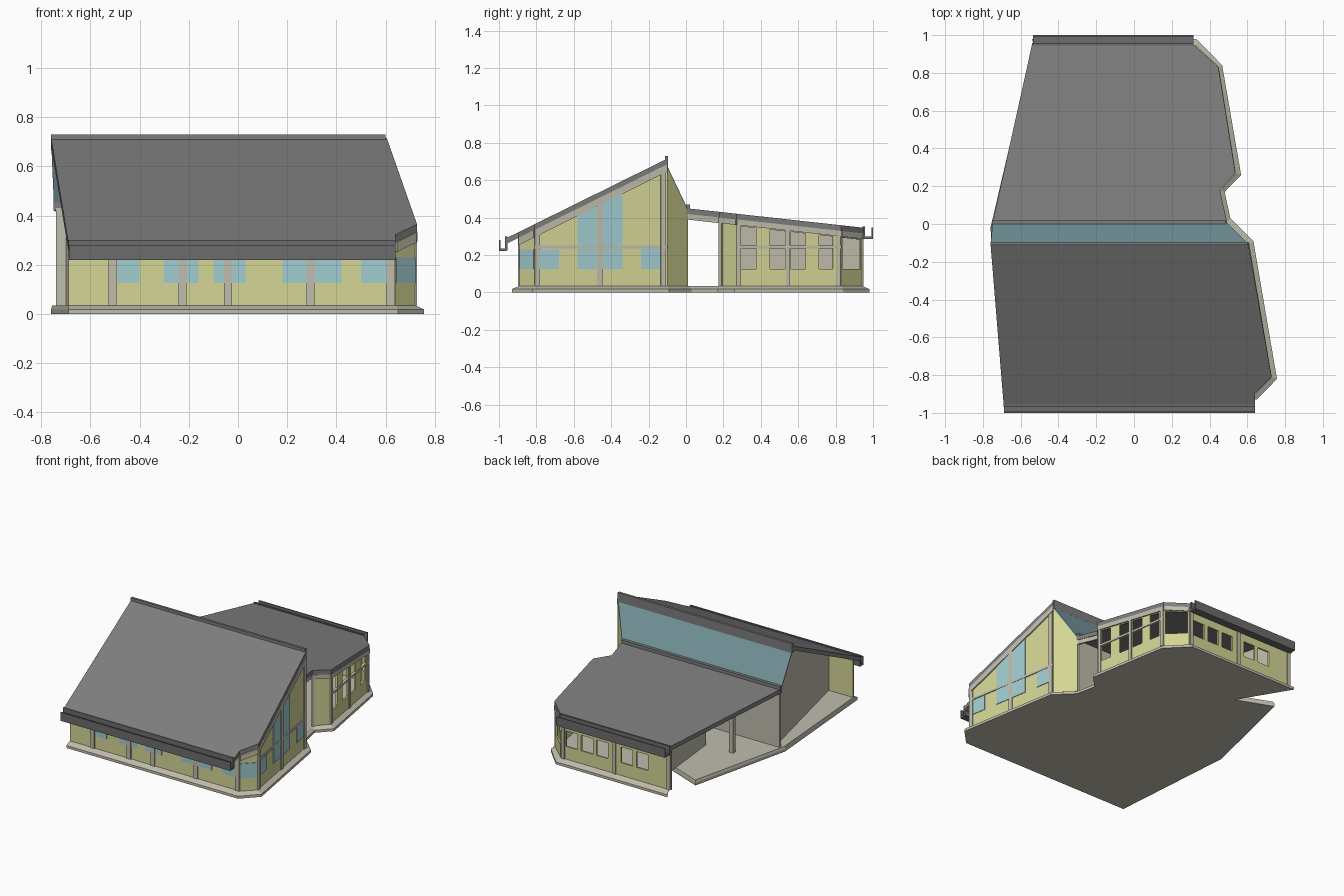
import bpy, bmesh
from mathutils import Vector

cube = bpy.data.objects.get("Cube")
if cube:
    bpy.data.objects.remove(cube, do_unlink=True)


def material(name, r, g, b):
    m = bpy.data.materials.new(name)
    m.use_nodes = True
    m.diffuse_color = (r, g, b, 1)
    m.node_tree.nodes["Principled BSDF"].inputs["Base Color"].default_value = (r, g, b, 1)
    return m


YELLOW = material("yellow wall", 0.66, 0.67, 0.30)
BEIGE = material("beige trim", 0.53, 0.51, 0.42)
ROOF = material("roof grey", 0.21, 0.21, 0.21)
DARK = material("gutter grey", 0.15, 0.15, 0.15)
GLASS = material("blue glass", 0.36, 0.61, 0.64)
TEAL = material("teal glass", 0.19, 0.33, 0.35)


def finish(name, bm, mat):
    mesh = bpy.data.meshes.new(name)
    bm.to_mesh(mesh)
    bm.free()
    mesh.materials.append(mat)
    obj = bpy.data.objects.new(name, mesh)
    bpy.context.collection.objects.link(obj)
    return obj


def height(z, y):
    return z(y) if callable(z) else z


def slab(name, pts, z0, z1, mat, top_pts=None):
    """Prism over a plan outline; heights may be functions of y."""
    bm = bmesh.new()
    low = [bm.verts.new((x, y, height(z0, y))) for x, y in pts]
    top = [bm.verts.new((x, y, height(z1, y))) for x, y in top_pts or pts]
    bm.faces.new(top)
    bm.faces.new(low[::-1])
    for i in range(len(pts)):
        j = (i + 1) % len(pts)
        bm.faces.new((low[i], low[j], top[j], top[i]))
    bmesh.ops.recalc_face_normals(bm, faces=bm.faces)
    return finish(name, bm, mat)


def bar(name, x0, x1, y0, y1, z0, z1, mat):
    return slab(name, [(x0, y0), (x1, y0), (x1, y1), (x0, y1)], z0, z1, mat)


def main_axis(edge):
    """0 if the edge runs mostly along x, else 1."""
    (px, py), (qx, qy) = edge
    return 0 if abs(qx - px) > abs(qy - py) + 1e-4 else 1


def along(edge, v):
    """Point on a plan edge at coordinate v of its main axis."""
    a = main_axis(edge)
    t = (v - edge[0][a]) / (edge[1][a] - edge[0][a])
    return Vector(edge[0]).lerp(Vector(edge[1]), t)


def plate(name, edge, v0, v1, z0, z1, out, mat):
    """Thin panel lying on the outside of a wall edge."""
    d = (Vector(edge[1]) - Vector(edge[0])).normalized()
    n = Vector((d.y, -d.x))
    a, b = along(edge, v0), along(edge, v1)
    return slab(name, [a - n * .002, b - n * .002, b + n * out, a + n * out], z0, z1, mat)


def wall(name, edge, top, mat=YELLOW, holes=(), rows=(), open_rows=()):
    """Wall sheet cut into cells; cells inside holes are left open."""
    p, q = edge
    a = main_axis(edge)
    cols = sorted({p[a], q[a], *[v for h in holes for v in h]}, reverse=q[a] < p[a])
    zs = [FLOOR, *rows, top]
    bm = bmesh.new()
    for v0, v1 in zip(cols, cols[1:]):
        in_hole = any(min(h) < (v0 + v1) / 2 < max(h) for h in holes)
        c, d = along(edge, v0), along(edge, v1)
        for r in range(len(zs) - 1):
            if in_hole and r in open_rows:
                continue
            bm.faces.new([bm.verts.new((w.x, w.y, height(z, w.y)))
                          for w, z in ((c, zs[r]), (d, zs[r]), (d, zs[r + 1]), (c, zs[r + 1]))])
    bmesh.ops.remove_doubles(bm, verts=bm.verts, dist=1e-4)
    obj = finish(name, bm, mat)
    mod = obj.modifiers.new("thickness", "SOLIDIFY")
    mod.thickness, mod.offset = 0.012, -1
    return obj


# Roof heights
FLOOR = 0.035
def front_top(y): return 0.29 + 0.494 * (y + 0.96)
def front_under(y): return front_top(y) - 0.03
def back_top(y): return 0.45 - 0.11 * y
def back_under(y): return back_top(y) - 0.03
def slope_top(y): return 0.675 - 2.1 * (y + 0.1)
def tall_head(y): return front_top(y) - 0.068

# Plan edges, counter-clockwise
front = ((-0.69, -0.89), (0.64, -0.89))
front_corner = ((0.64, -0.89), (0.72, -0.81))
side = ((0.72, -0.81), (0.60, -0.10))
recess = ((0.60, -0.10), (0.49, 0.01))
entry = ((0.45, 0.18), (0.53, 0.27))
back_side = ((0.53, 0.27), (0.44, 0.83))
back_corner = ((0.44, 0.83), (0.32, 0.94))
back = ((0.32, 0.94), (-0.54, 0.94))

# Floor slab with a sloping rim and a notch at the open back corner
outer = [(-.69, -.93), (.65, -.93), (.757, -.82), (.632, -.09), (.51, .03), (.48, .17),
         (.567, .26), (.467, .84), (.33, .98), (-.54, .98), (-.33, .63),
         (-.585, .73), (-.76, -.02)]
inner = [(-.69, -.89), (.64, -.89), (.72, -.81), (.60, -.10), (.49, .01), (.45, .18),
         (.53, .27), (.44, .83), (.32, .94), (-.53, .94), (-.33, .628),
         (-.58, .725), (-.755, -.02)]
slab("base", outer, 0, 0.018, BEIGE)
slab("base_rim", outer, 0.018, FLOOR, BEIGE, inner)

# Front wing walls
wall("front_wall", front, front_under)
wall("front_corner_wall", front_corner, front_under)
wall("side_wall", side, front_under)
wall("recess_wall", recess, lambda y: slope_top(y) - 0.01)
wall("dividing_wall", ((-0.74, 0.0), (0.48, 0.0)), 0.43, BEIGE)
wall("party_wall", ((-0.68, -0.10), (-0.50, -0.88)), front_under, BEIGE)
wall("party_wall_end", ((-0.70, 0.0), (-0.68, -0.10)), lambda y: slope_top(y) - 0.01, BEIGE)

# Back wing walls with open windows in two rows
rows = (0.125, 0.235, 0.25, lambda y: back_under(y) - 0.035)
wall("entry_wall", entry, back_under)
wall("back_side_wall", back_side, back_under, YELLOW,
     [(.29, .375), (.45, .53), (.56, .64), (.71, .785)], rows, (1, 3))
wall("back_corner_wall", back_corner, back_under, YELLOW, [(.434, .328)], rows, (1, 2, 3))
wall("back_wall", back, back_under, YELLOW,
     [(.28, .19), (.16, .07), (.04, -.05), (-.15, -.24), (-.27, -.36)], rows[:2], (1,))
wall("inner_wall", ((-0.40, 0.93), (-0.33, 0.25)), back_under, BEIGE)
bar("inner_column", -.545, -.515, .225, .255, FLOOR, back_under, BEIGE)

# Glazing of the front wing
for v0, v1 in [(-.49, -.40), (-.30, -.24), (-.21, -.16), (-.10, -.055), (-.025, .03),
               (.18, .28), (.31, .42), (.50, .61)]:
    plate("front_window", front, v0, v1, 0.125, 0.235, 0.004, GLASS)
plate("corner_window", front_corner, -.888, -.812, 0.125, 0.23, 0.004, GLASS)
for v0, v1, head in [(-.78, -.68, .23), (-.58, -.48, tall_head),
                     (-.45, -.34, tall_head), (-.24, -.14, .235)]:
    plate("side_window", side, v0, v1, 0.125, head, 0.004, GLASS)

# Posts
for v in (-.51, -.225, -.04, .295, .62):
    plate("front_post", front, v - .016, v + .016, FLOOR, front_under, 0.008, BEIGE)
for v in (-.795, -.462, -.122):
    plate("side_post", side, v - .014, v + .014, FLOOR, front_under, 0.008, BEIGE)
for v in (.283, .545, .815):
    plate("back_side_post", back_side, v - .011, v + .011, FLOOR, back_under, 0.008, BEIGE)
for v in (.30, -.10, -.525):
    plate("back_post", back, v + .012, v - .012, FLOOR, back_under, 0.008, BEIGE)
plate("entry_post", entry, .18, .195, FLOOR, back_under, 0.008, BEIGE)

# Horizontal rails and the sloping trim under the roof edges
for edge in (side, back_side):
    plate("rail", edge, edge[0][1], edge[1][1], 0.235, 0.25, 0.006, BEIGE)
for edge, under, deep in ((front_corner, front_under, .04), (side, front_under, .04),
                          (entry, back_under, .03), (back_side, back_under, .03),
                          (back_corner, back_under, .03)):
    a = main_axis(edge)
    plate("roof_trim", edge, edge[0][a], edge[1][a],
          lambda y: under(y) - deep, under, 0.009, BEIGE)
slab("entry_beam", [(.49, .01), (.45, .18), (.44, .18), (.48, .01)],
     lambda y: back_under(y) - .03, back_under, BEIGE)

# Roofs
slab("front_roof", [(-.69, -.96), (.64, -.96), (.64, -.895), (.728, -.81), (.605, -.10),
                    (-.76, -.10)], front_under, front_top, ROOF)
slab("back_roof", [(-.75, .0), (.495, .0), (.455, .18), (.537, .27), (.447, .83), (.315, .95),
                   (-.54, .95)], back_under, back_top, ROOF)

# Sloping clerestory glazing between the roofs
slab("clerestory_glass", [(-.758, -.10), (.60, -.10), (.49, .01), (-.748, .01)],
     lambda y: slope_top(y) - .012, slope_top, TEAL)

# Flashings, fascias and gutters
bar("ridge_flashing", -.76, .60, -.112, -.095, .665, .73, ROOF)
bar("back_flashing", -.75, .488, .0, .022, .435, .47, ROOF)
bar("front_fascia", -.69, .64, -.968, -.955, .225, .30, DARK)
bar("front_gutter", -.687, .64, -1.0, -.96, .22, .235, DARK)
bar("front_gutter_lip", -.687, .64, -1.0, -.992, .22, .28, DARK)
bar("back_fascia", -.54, .315, .945, .958, .285, .352, DARK)
bar("back_gutter", -.535, .315, .95, 1.0, .285, .298, DARK)
bar("back_gutter_lip", -.535, .315, .992, 1.0, .285, .348, DARK)
